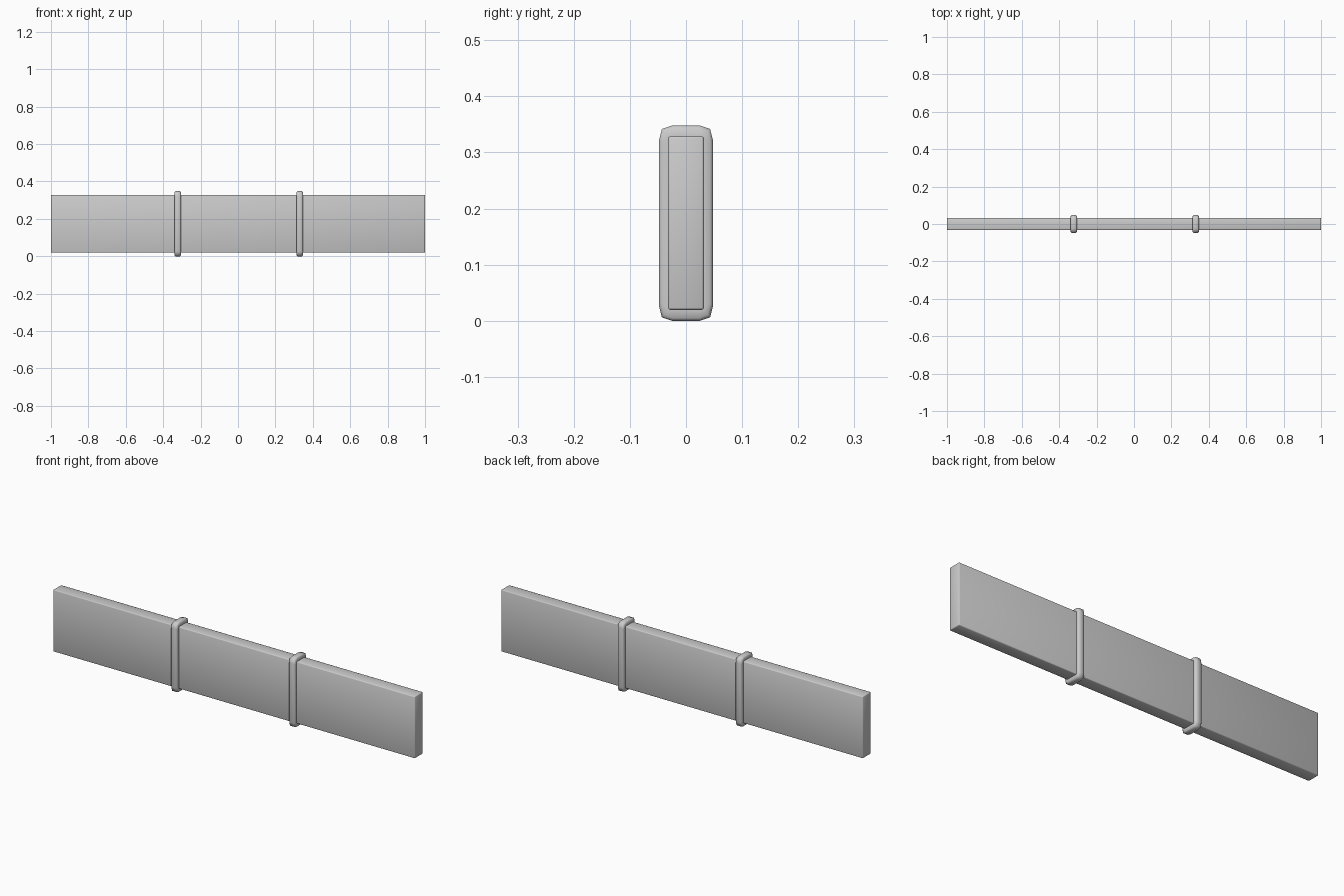
import bpy, bmesh

if "Cube" in bpy.data.objects:
    bpy.data.objects.remove(bpy.data.objects["Cube"])

PLANK_Z = 0.174      # centre height of plank and straps


def finish(name, bm, angle):
    bmesh.ops.recalc_face_normals(bm, faces=bm.faces)
    mesh = bpy.data.meshes.new(name)
    bm.to_mesh(mesh)
    bm.free()
    ob = bpy.data.objects.new(name, mesh)
    bpy.context.collection.objects.link(ob)
    bpy.ops.object.select_all(action='DESELECT')
    ob.select_set(True)
    bpy.context.view_layer.objects.active = ob
    bpy.ops.object.shade_smooth_by_angle(angle=angle)
    return ob


def outline(hy, hz, corner):
    """Closed chamfered rectangle in y/z from one quarter's corner points."""
    q = [(hy - a, hz - b) for a, b in corner]
    return (q + [(-y, z) for y, z in reversed(q)]
            + [(-y, -z) for y, z in q] + [(y, -z) for y, z in reversed(q)])


# plank: long board with softened edges
bm = bmesh.new()
bmesh.ops.create_cube(bm, size=1)
for v in bm.verts:
    v.co.x *= 2.0
    v.co.y *= 0.064
    v.co.z = v.co.z * 0.309 + PLANK_Z
bmesh.ops.bevel(bm, geom=bm.edges[:], offset=0.004, segments=2,
                profile=0.5, affect='EDGES')
finish("plank", bm, 1.0)

# straps: chamfered rings wrapped round the board
outer = outline(0.048, 0.174, [(0, 0.026), (0.005, 0.006), (0.023, 0)])
shoulder = outline(0.043, 0.169, [(0, 0.026), (0.004, 0.006), (0.019, 0)])
inner = outline(0.031, 0.1535, [(0, 0.003), (0.001, 0.001), (0.003, 0)])


def strap(name, x):
    bm = bmesh.new()
    section = [(inner, -0.017), (shoulder, -0.017), (outer, -0.012),
               (outer, 0.012), (shoulder, 0.017), (inner, 0.017)]
    rings = [[bm.verts.new((x + dx, y, z + PLANK_Z)) for y, z in pts]
             for pts, dx in section]
    for a, b in zip(rings, rings[1:] + rings[:1]):
        n = len(a)
        for i in range(n):
            j = (i + 1) % n
            bm.faces.new((a[i], a[j], b[j], b[i]))
    finish(name, bm, 0.9)


strap("left_strap", -0.322)
strap("right_strap", 0.33)
